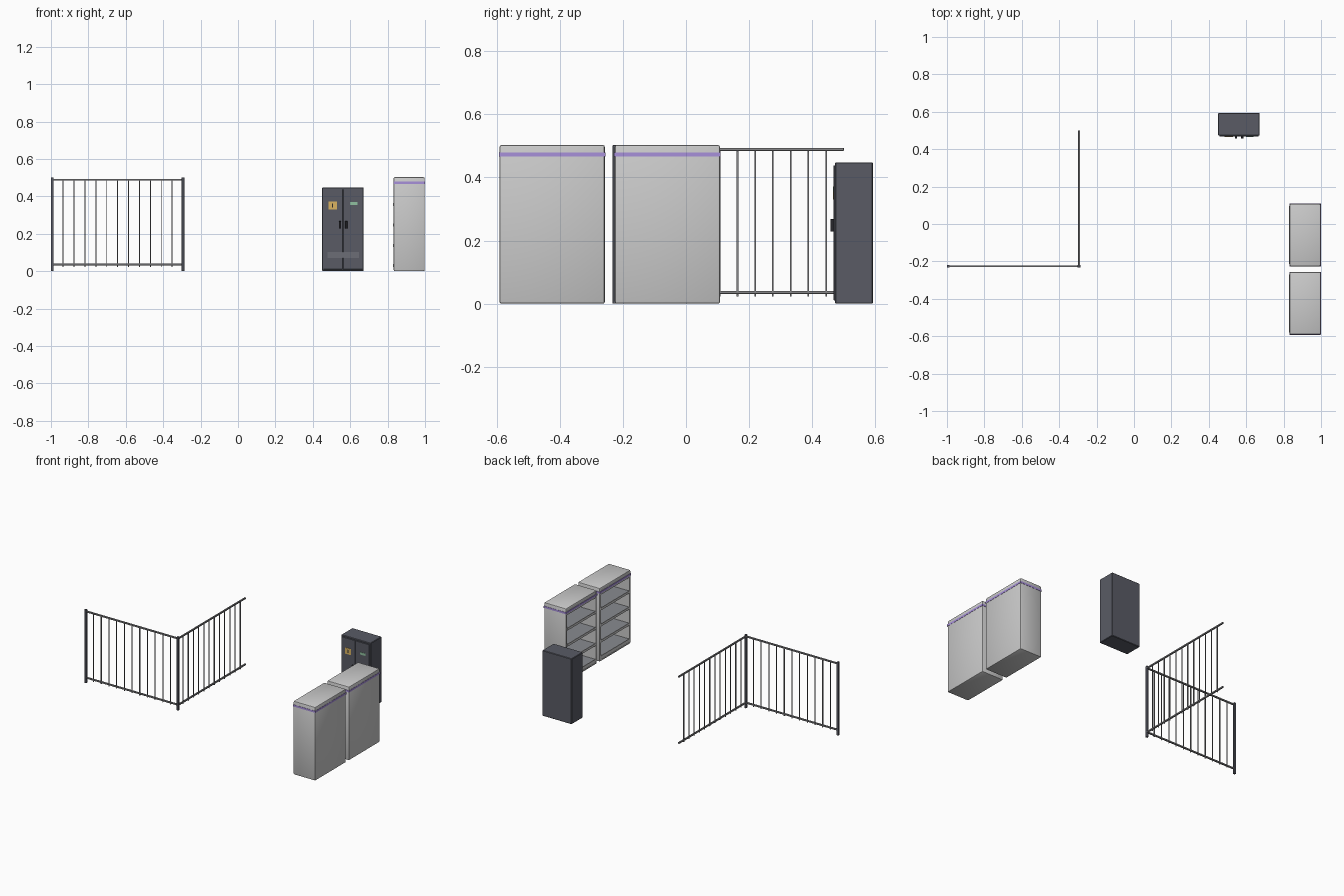
import bpy, bmesh
from mathutils import Vector

if "Cube" in bpy.data.objects:
    bpy.data.objects.remove(bpy.data.objects["Cube"])


def material(name, r, g, b):
    m = bpy.data.materials.new(name)
    m.diffuse_color = (r, g, b, 1)
    m.use_nodes = True
    m.node_tree.nodes["Principled BSDF"].inputs["Base Color"].default_value = m.diffuse_color
    return m


PANEL = material("light_panel", 0.54, 0.545, 0.57)
INNER = material("shelf_grey", 0.25, 0.26, 0.28)
PURPLE = material("purple_trim", 0.39, 0.28, 0.70)
DARK = material("dark_metal", 0.10, 0.105, 0.13)
RAIL = material("rail_metal", 0.24, 0.24, 0.25)
BLACK = material("black_handle", 0.02, 0.02, 0.025)
VENT = material("vent_grey", 0.15, 0.155, 0.18)
YELLOW = material("yellow_sign", 0.70, 0.45, 0.12)
GREEN = material("green_label", 0.28, 0.53, 0.35)


def finish(name, bm, mat):
    bmesh.ops.recalc_face_normals(bm, faces=bm.faces[:])
    me = bpy.data.meshes.new(name)
    bm.to_mesh(me)
    bm.free()
    ob = bpy.data.objects.new(name, me)
    me.materials.append(mat)
    bpy.context.collection.objects.link(ob)
    return ob


def add_box(bm, lo, hi, bevel=0, segments=2):
    lo, hi = Vector(lo), Vector(hi)
    verts = bmesh.ops.create_cube(bm, size=1)["verts"]
    for v in verts:
        v.co = (lo + hi) / 2 + v.co * (hi - lo)
    if bevel:
        edges = list({e for v in verts for e in v.link_edges})
        bmesh.ops.bevel(bm, geom=edges, offset=bevel, segments=segments,
                        profile=0.5, affect='EDGES')


def box(name, lo, hi, mat, bevel=0, segments=2):
    bm = bmesh.new()
    add_box(bm, lo, hi, bevel, segments)
    return finish(name, bm, mat)


# Railing: two square rails with evenly spaced balusters along x or y
def railing(name, start, end, fixed, axis, gaps):
    def span(a0, a1, half, z0, z1):
        lo, hi = (a0, fixed - half), (a1, fixed + half)
        if axis == 'y':
            lo, hi = lo[::-1], hi[::-1]
        return (*lo, z0), (*hi, z1)

    for part, z in (("top_rail", 0.489), ("bottom_rail", 0.036)):
        box(f"{name}_{part}", *span(start, end, 0.005, z - 0.005, z + 0.005), RAIL, 0.001, 1)
    bm = bmesh.new()
    for i in range(1, gaps):
        a = start + (end - start) * i / gaps
        add_box(bm, *span(a - 0.0025, a + 0.0025, 0.0025, 0.023, 0.486))
    finish(f"{name}_balusters", bm, RAIL)


railing("front_railing", -0.993, -0.294, -0.226, 'x', 12)
railing("side_railing", -0.23, 0.5, -0.294, 'y', 13)
for side, x in (("left", -0.993), ("corner", -0.294)):
    box(f"{side}_railing_post", (x - 0.007, -0.233, 0), (x + 0.007, -0.219, 0.502), DARK, 0.001, 1)


# Shelving unit: rounded shell, open towards -x
def shelving(name, y0, y1):
    x0, x1, top = 0.832, 0.998, 0.503
    bm = bmesh.new()
    add_box(bm, (x0, y0, 0), (x1, y1, top), 0.007)
    front = min(bm.faces, key=lambda f: f.calc_center_median().x)
    bmesh.ops.inset_individual(bm, faces=[front], thickness=0.006)
    hole = bmesh.ops.extrude_face_region(bm, geom=[front])["geom"]
    bmesh.ops.translate(bm, vec=(0.148, 0, 0), verts=[g for g in hole if isinstance(g, bmesh.types.BMVert)])
    if front.is_valid:
        bmesh.ops.delete(bm, geom=[front], context='FACES_ONLY')
    shell = finish(f"{name}_shell", bm, PANEL)
    bpy.context.view_layer.objects.active = shell
    shell.select_set(True)
    bpy.ops.object.shade_smooth_by_angle()
    shell.select_set(False)

    a, b = y0 + 0.012, y1 - 0.012
    box(f"{name}_inner_back", (x1 - 0.022, a, 0.01), (x1 - 0.016, b, 0.49), INNER)
    box(f"{name}_header", (x0 + 0.001, a, 0.455), (x0 + 0.02, b, 0.492), PANEL)
    box(f"{name}_base", (x0 + 0.002, a, 0.01), (x1 - 0.02, b, 0.03), PANEL)
    shelves, strips = bmesh.new(), bmesh.new()
    for z in (0.03, 0.138, 0.248, 0.358):
        add_box(shelves, (x0 + 0.003, a, z - 0.004), (x1 - 0.02, b, z + 0.004))
        add_box(strips, (x0 - 0.002, a, z - 0.008), (x0 + 0.003, b, z + 0.008))
    finish(f"{name}_shelves", shelves, INNER)
    finish(f"{name}_edge_strips", strips, PANEL)

    # Purple band wrapping all four sides
    bm = bmesh.new()
    t, z0, z1 = 0.0015, 0.466, 0.479
    add_box(bm, (x0 - t, y0 - t, z0), (x1 + t, y0 + t, z1))
    add_box(bm, (x0 - t, y1 - t, z0), (x1 + t, y1 + t, z1))
    add_box(bm, (x0 - t, y0 + t, z0), (x0 + t, y1 - t, z1))
    add_box(bm, (x1 - t, y0 + t, z0), (x1 + t, y1 - t, z1))
    finish(f"{name}_trim_band", bm, PURPLE)


shelving("front_shelving", -0.591, -0.257)
shelving("rear_shelving", -0.226, 0.108)

# Electrical cabinet: body, two doors, handles, vent and signs
box("cabinet_body", (0.45, 0.472, 0), (0.672, 0.593, 0.448), DARK, 0.003, 1)
for side, x0, x1 in (("left", 0.456, 0.5602), ("right", 0.5618, 0.666)):
    box(f"cabinet_{side}_door", (x0, 0.468, 0.01), (x1, 0.474, 0.438), DARK, 0.001, 1)
for side, x in (("left", 0.545), ("right", 0.579)):
    box(f"{side}_handle", (x - 0.006, 0.457, 0.228), (x + 0.006, 0.469, 0.268), BLACK, 0.001, 1)
bm = bmesh.new()
for x0, x1 in ((0.478, 0.5602), (0.5618, 0.646)):
    add_box(bm, (x0, 0.4665, 0.07), (x1, 0.469, 0.102))
finish("cabinet_vents", bm, VENT)
box("warning_sign", (0.484, 0.466, 0.33), (0.528, 0.469, 0.372), YELLOW)
box("warning_mark", (0.503, 0.465, 0.34), (0.509, 0.467, 0.362), BLACK)
box("status_label", (0.598, 0.466, 0.354), (0.638, 0.469, 0.37), GREEN)
